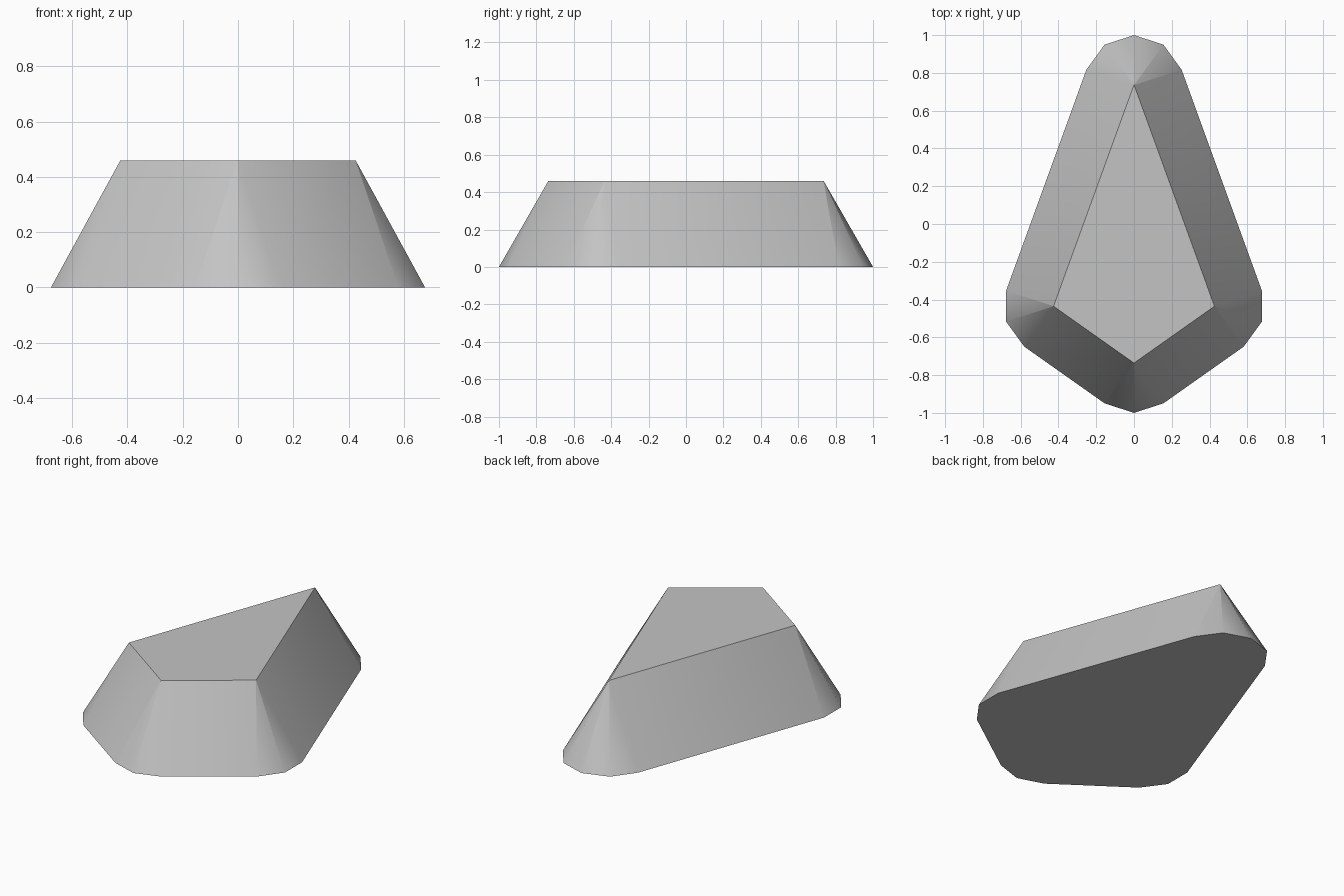
import bpy, bmesh
from math import radians, cos, sin

cube = bpy.data.objects.get("Cube")
if cube:
    bpy.data.objects.remove(cube, do_unlink=True)

HEIGHT = 0.46
FLARE = 0.265    # how far the base spreads past the top
TIP = 0.0008     # tiny rounding of the top corners
STEP = 36

# Kite corners: x, y, first arc angle, number of arc points
CORNERS = [
    (0.425, -0.435, -54, 3),
    (0, 0.735, 18, 5),
    (-0.425, -0.435, 162, 3),
    (0, -0.735, 234, 3),
]

grey = bpy.data.materials.new("plain grey")
grey.use_nodes = True
colour = (0.55, 0.55, 0.55, 1)
grey.diffuse_color = colour
grey.node_tree.nodes["Principled BSDF"].inputs["Base Color"].default_value = colour


def ring(bm, radius, z):
    """Kite outline with every corner rounded to the given radius."""
    verts = []
    for x, y, start, count in CORNERS:
        for i in range(count):
            a = radians(start + STEP * i)
            verts.append(bm.verts.new((x + radius * cos(a), y + radius * sin(a), z)))
    return verts


# Flared kite block: base outline, top outline and the sloped wall between
bm = bmesh.new()
base = ring(bm, FLARE, 0)
top = ring(bm, TIP, HEIGHT)
bm.faces.new(base[::-1])
bm.faces.new(top)
n = len(base)
for i in range(n):
    j = (i + 1) % n
    bm.faces.new((base[i], base[j], top[j], top[i]))
bmesh.ops.recalc_face_normals(bm, faces=bm.faces)

mesh = bpy.data.meshes.new("kite_block")
bm.to_mesh(mesh)
bm.free()
mesh.materials.append(grey)
block = bpy.data.objects.new("kite_block", mesh)
bpy.context.collection.objects.link(block)

# Rounded corners shade smoothly, rims stay crisp
bpy.ops.object.select_all(action='DESELECT')
block.select_set(True)
bpy.context.view_layer.objects.active = block
bpy.ops.object.shade_smooth_by_angle(angle=radians(45))
